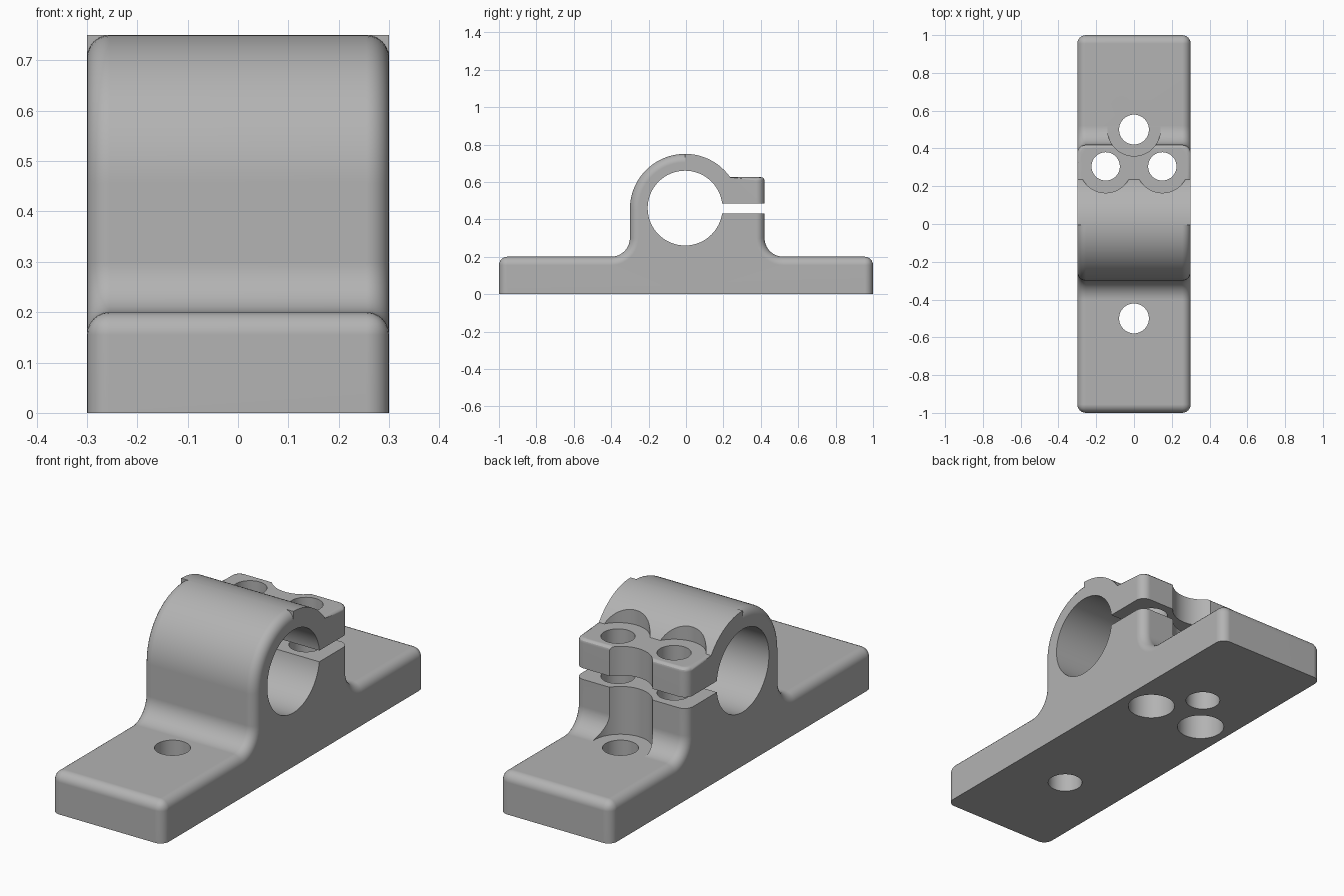
import bpy, bmesh
from math import sin, cos, radians, degrees, asin, sqrt

if "Cube" in bpy.data.objects:
    bpy.data.objects.remove(bpy.data.objects["Cube"])

HALF_W = 0.3           # half width along x
BASE_H = 0.2           # base plate thickness
CY, CZ = -0.005, 0.455 # clamp ring centre
RING_R, BORE_R = 0.295, 0.2
EAR_Y, EAR_Z = 0.42, 0.625
FILLET = 0.1
ROUND, RIM = 0.045, 0.018

metal = bpy.data.materials.new("plain grey metal")
metal.use_nodes = True
grey = (0.45, 0.45, 0.45, 1)
metal.diffuse_color = grey
metal.node_tree.nodes["Principled BSDF"].inputs["Base Color"].default_value = grey


def near(a, b):
    return abs(a - b) < 1e-4


def arc(cy, cz, r, start, end, steps=20):
    angles = [radians(start + (end - start) * i / steps) for i in range(steps + 1)]
    return [(cy + r * cos(a), cz + r * sin(a)) for a in angles]


def round_edges(bm, rule, width, segments):
    edges = [e for e in bm.edges if rule(*[v.co for v in e.verts])]
    bmesh.ops.bevel(bm, geom=edges, offset=width, segments=segments, profile=0.5,
                    affect='EDGES', clamp_overlap=False)


def extrude_profile(points):
    """Extrude a (y, z) outline across the full width."""
    bm = bmesh.new()
    face = bm.faces.new([bm.verts.new((-HALF_W, y, z)) for y, z in points])
    new = bmesh.ops.extrude_face_region(bm, geom=[face])["geom"]
    for v in new:
        if isinstance(v, bmesh.types.BMVert):
            v.co.x = HALF_W
    bmesh.ops.recalc_face_normals(bm, faces=bm.faces)
    return bm


def to_object(bm, name):
    bmesh.ops.recalc_face_normals(bm, faces=bm.faces)
    mesh = bpy.data.meshes.new(name)
    bm.to_mesh(mesh)
    bm.free()
    mesh.materials.append(metal)
    obj = bpy.data.objects.new(name, mesh)
    bpy.context.collection.objects.link(obj)
    return obj


def combine(target, other, operation):
    bpy.ops.object.select_all(action='DESELECT')
    bpy.context.view_layer.objects.active = target
    target.select_set(True)
    mod = target.modifiers.new(operation.lower(), 'BOOLEAN')
    mod.operation, mod.solver, mod.object = operation, 'EXACT', other
    bpy.ops.object.modifier_apply(modifier=mod.name)
    bpy.data.objects.remove(other)


def cylinder(name, x, y, r, z0, z1):
    bpy.ops.mesh.primitive_cylinder_add(vertices=64, radius=r, depth=z1 - z0,
                                        location=(x, y, (z0 + z1) / 2))
    obj = bpy.context.object
    obj.name = name
    obj.hide_render = True
    obj.data.materials.append(metal)
    return obj


def on_side(a, b):
    """Edge lies along a side outline, but not on the floor or the centre plane."""
    return (near(abs(a.x), HALF_W) and near(a.x, b.x)
            and not (near(a.z, 0) and near(b.z, 0))
            and not (near(a.y, CY) and near(b.y, CY)))


def base_end(a, b):
    return all(near(abs(v.y), 1) and near(v.z, BASE_H) for v in (a, b))


# Front half: base, fillet and rounded half ring
ring_front = CY - RING_R
bm = extrude_profile([(-1, 0), (CY, 0)] + arc(CY, CZ, RING_R, 90, 180)
                     + arc(ring_front - FILLET, BASE_H + FILLET, FILLET, 0, -90, 10)
                     + [(-1, BASE_H)])
round_edges(bm, lambda a, b: on_side(a, b) or base_end(a, b), ROUND, 6)
front_half = to_object(bm, "front_half")

# Back half: base, fillet, clamp ear and sharp-edged half ring
ear_start = CY + sqrt(RING_R ** 2 - (EAR_Z - CZ) ** 2)
ear_angle = degrees(asin((EAR_Z - CZ) / RING_R))
bm = extrude_profile([(CY, 0), (1, 0), (1, BASE_H)]
                     + arc(EAR_Y + FILLET, BASE_H + FILLET, FILLET, -90, -180, 10)
                     + [(EAR_Y, EAR_Z)] + arc(CY, CZ, RING_R, ear_angle, 90))
round_edges(bm, lambda a, b: base_end(a, b)
            or (on_side(a, b) and min(a.y, b.y) > EAR_Y - 0.01), ROUND, 6)
# Ear top rim
round_edges(bm, lambda a, b: near(a.z, EAR_Z) and near(b.z, EAR_Z)
            and max(a.y, b.y) > ear_start + 0.01, RIM, 3)
bracket = to_object(bm, "clamp_bracket")
combine(bracket, front_half, 'UNION')

# Shaft bore
bore = cylinder("bore_cutter", 0, 0, BORE_R, -1, 1)
bore.rotation_euler.y = radians(90)
bore.location = (0, CY, CZ + 0.005)
combine(bracket, bore, 'DIFFERENCE')

# Clamping slot
bpy.ops.mesh.primitive_cube_add(size=1, location=(0, 0.35, 0.458))
slot = bpy.context.object
slot.name = "slot_cutter"
slot.scale = (1, 0.7, 0.054)
slot.hide_render = True
combine(bracket, slot, 'DIFFERENCE')

# Clearance pocket behind the ear, above the rear mounting hole
combine(bracket, cylinder("pocket_cutter", 0, 0.5, 0.14, BASE_H, 1), 'DIFFERENCE')

# Clamp screw holes with spot faces above and counterbores below
for x in (-0.15, 0.15):
    for r, z0, z1 in ((0.14, EAR_Z, 1), (0.075, -0.1, 1), (0.108, -0.1, 0.2)):
        combine(bracket, cylinder("screw_cutter", x, 0.305, r, z0, z1), 'DIFFERENCE')

# Mounting holes
for y in (-0.5, 0.5):
    combine(bracket, cylinder("mount_cutter", 0, y, 0.079, -0.1, 1), 'DIFFERENCE')

# Single material and smooth shading
bracket.data.materials.clear()
bracket.data.materials.append(metal)
for p in bracket.data.polygons:
    p.material_index = 0
bpy.ops.object.select_all(action='DESELECT')
bracket.select_set(True)
bpy.context.view_layer.objects.active = bracket
bpy.ops.object.shade_smooth_by_angle(angle=radians(30))
normals = bracket.modifiers.new("weighted normals", 'WEIGHTED_NORMAL')
normals.keep_sharp = True
